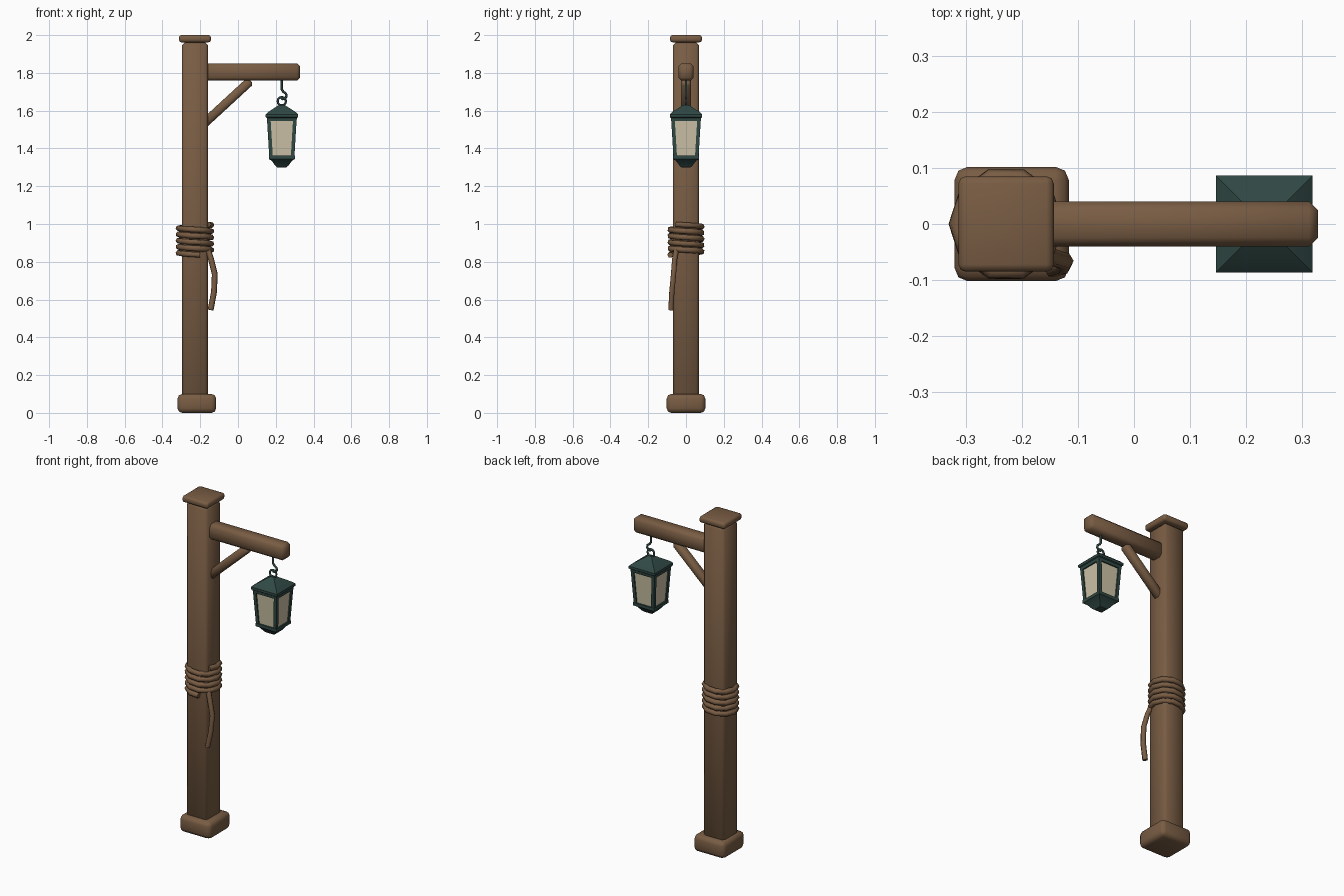
import bpy, bmesh, math
from mathutils import Vector

if "Cube" in bpy.data.objects:
    bpy.data.objects.remove(bpy.data.objects["Cube"])

def material(name, rgb):
    m = bpy.data.materials.new(name)
    m.diffuse_color = (*rgb, 1)
    m.use_nodes = True
    m.node_tree.nodes["Principled BSDF"].inputs["Base Color"].default_value = m.diffuse_color
    return m

WOOD = material("brown wood", (0.19, 0.108, 0.057))
METAL = material("dark green metal", (0.030, 0.066, 0.058))
GLASS = material("cream glass", (0.60, 0.54, 0.38))

def finish(ob, mat, angle=50):
    ob.data.materials.clear()
    ob.data.materials.append(mat)
    bpy.ops.object.select_all(action='DESELECT')
    ob.select_set(True)
    bpy.context.view_layer.objects.active = ob
    bpy.ops.object.shade_smooth_by_angle(angle=math.radians(angle))
    return ob

def mesh_object(name, bm, mat, angle=50):
    bmesh.ops.recalc_face_normals(bm, faces=bm.faces)
    me = bpy.data.meshes.new(name)
    bm.to_mesh(me)
    bm.free()
    ob = bpy.data.objects.new(name, me)
    bpy.context.collection.objects.link(ob)
    return finish(ob, mat, angle)

def box(name, loc, size, bevel, mat, segments=1, rot_y=0):
    bm = bmesh.new()
    bmesh.ops.create_cube(bm, size=1)
    bmesh.ops.scale(bm, vec=size, verts=bm.verts)
    bmesh.ops.bevel(bm, geom=bm.edges[:], offset=bevel, segments=segments,
                    profile=0.5, affect='EDGES')
    ob = mesh_object(name, bm, mat)
    ob.location = loc
    ob.rotation_euler.y = rot_y
    return ob

def add_loft(bm, rings):
    """Square rings of (centre x, centre y, half width, z), capped at both ends."""
    loops = [[bm.verts.new((cx + sx * h, cy + sy * h, z))
              for sx, sy in ((-1, -1), (1, -1), (1, 1), (-1, 1))]
             for cx, cy, h, z in rings]
    for a, b in zip(loops, loops[1:]):
        for i in range(4):
            j = (i + 1) % 4
            bm.faces.new((a[i], a[j], b[j], b[i]))
    bm.faces.new(loops[0][::-1])
    bm.faces.new(loops[-1])

def tube(name, points, radius, mat, resolution=1):
    cu = bpy.data.curves.new(name, 'CURVE')
    cu.dimensions = '3D'
    cu.bevel_depth = radius
    cu.bevel_resolution = resolution
    cu.use_fill_caps = True
    sp = cu.splines.new('POLY')
    sp.points.add(len(points) - 1)
    for p, co in zip(sp.points, points):
        p.co = (*co, 1)
    ob = bpy.data.objects.new(name, cu)
    bpy.context.collection.objects.link(ob)
    bpy.ops.object.select_all(action='DESELECT')
    ob.select_set(True)
    bpy.context.view_layer.objects.active = ob
    bpy.ops.object.convert(target='MESH')
    return finish(bpy.context.view_layer.objects.active, mat, 65)

PX = -0.228   # post centre
LX = 0.232    # lantern centre

# Post, foot and cap
box("post", (PX, 0, 1.005), (0.138, 0.138, 1.91), 0.014, WOOD)
box("post_foot", (-0.218, 0, 0.05), (0.204, 0.204, 0.10), 0.024, WOOD, 2)
box("post_cap", (PX, 0, 1.981), (0.170, 0.170, 0.038), 0.013, WOOD, 2)

# Arm and diagonal brace
box("arm", (0.069, 0, 1.805), (0.518, 0.08, 0.092), 0.016, WOOD)
a, b = Vector((-0.185, 0, 1.527)), Vector((0.066, 0, 1.758))
d = b - a
box("brace", (a + b) / 2, (d.length, 0.052, 0.048), 0.012, WOOD,
    rot_y=-math.atan2(d.z, d.x))

# Rope wrapped in a ten-sided spiral, with a loose tail
rope = []
for i in range(50):
    t = math.radians(-36 + 36 * i)
    rope.append((PX + 0.087 * math.cos(t), 0.087 * math.sin(t), 0.998 - 0.0033 * i))
tube("rope_coil", rope, 0.0155, WOOD)
tube("rope_tail", [(-0.158, -0.052, 0.86), (-0.143, -0.060, 0.815),
                   (-0.123, -0.066, 0.735), (-0.127, -0.075, 0.64),
                   (-0.145, -0.080, 0.545)], 0.0155, WOOD)

# Hook hanging from the arm and ring on the lantern
tube("hook", [(LX, 0, 1.77), (LX, 0, 1.712), (LX + 0.008, 0, 1.700),
              (LX + 0.022, 0, 1.690), (LX + 0.025, 0, 1.676),
              (LX + 0.017, 0, 1.663), (LX + 0.004, 0, 1.661),
              (LX - 0.004, 0, 1.670)], 0.0065, METAL)
bpy.ops.mesh.primitive_torus_add(location=(LX, 0, 1.650), rotation=(math.pi / 2, 0, 0),
                                 major_segments=12, minor_segments=6,
                                 major_radius=0.022, minor_radius=0.006)
ring = bpy.context.object
ring.name = "lantern_ring"
finish(ring, METAL, 65)

# Lantern roof, base and glass as stacked square rings
def loft(name, profile, mat):
    bm = bmesh.new()
    add_loft(bm, [(LX, 0, h, z) for h, z in profile])
    return mesh_object(name, bm, mat, 30)

loft("lantern_roof", [(0.078, 1.545), (0.080, 1.562), (0.086, 1.566), (0.086, 1.580),
                      (0.074, 1.592), (0.014, 1.631)], METAL)
loft("lantern_base", [(0.024, 1.300), (0.034, 1.308), (0.054, 1.335),
                      (0.069, 1.344), (0.069, 1.362)], METAL)
loft("lantern_glass", [(0.060, 1.355), (0.071, 1.555)], GLASS)

# Tapered corner bars of the lantern
bm = bmesh.new()
for sx in (-1, 1):
    for sy in (-1, 1):
        add_loft(bm, [(LX + sx * 0.057, sy * 0.057, 0.0095, 1.355),
                      (LX + sx * 0.069, sy * 0.069, 0.0095, 1.555)])
mesh_object("lantern_frame", bm, METAL, 30)
